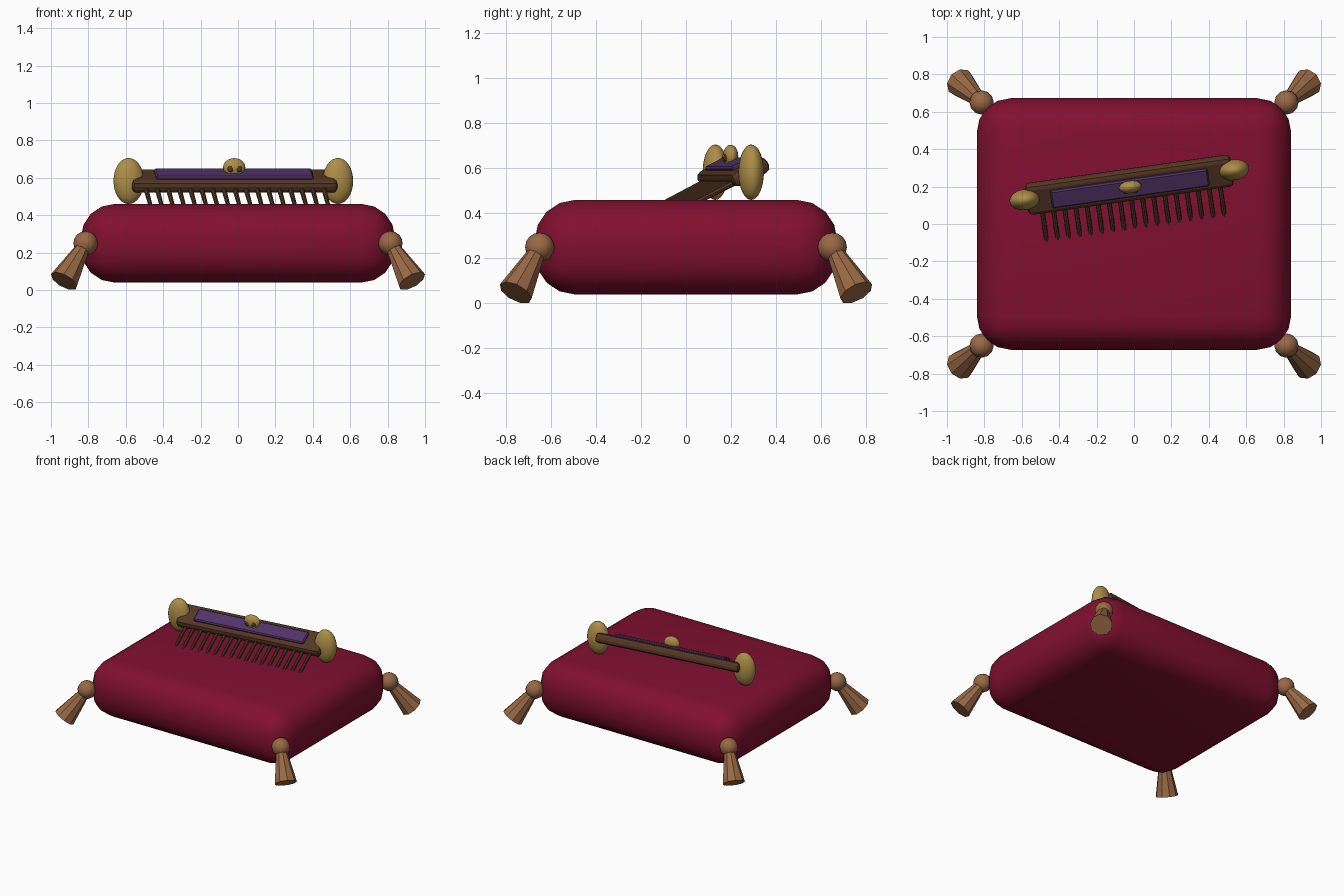
import bpy
import math
from mathutils import Matrix, Vector

if "Cube" in bpy.data.objects:
    bpy.data.objects.remove(bpy.data.objects["Cube"])


def material(name, rgb):
    m = bpy.data.materials.new(name)
    m.use_nodes = True
    m.diffuse_color = (*rgb, 1)
    m.node_tree.nodes["Principled BSDF"].inputs["Base Color"].default_value = (*rgb, 1)
    return m


CRIMSON = material("crimson velvet", (0.22, 0.005, 0.03))
CORD = material("tan cord", (0.32, 0.14, 0.06))
WOOD = material("dark wood", (0.09, 0.038, 0.017))
GOLD = material("old gold", (0.42, 0.27, 0.065))
PURPLE = material("purple inlay", (0.085, 0.032, 0.14))


def finish(name, mat, matrix, smooth=False):
    ob = bpy.context.object
    ob.name = name
    ob.matrix_world = matrix
    ob.data.materials.append(mat)
    if smooth:
        bpy.ops.object.shade_smooth()
    return ob


def place(frame, loc, size):
    return frame @ Matrix.Translation(loc) @ Matrix.Diagonal((*size, 1))


def box(name, mat, frame, loc, size, bevel=0, segments=2, smooth=False):
    bpy.ops.mesh.primitive_cube_add(size=1)
    bpy.context.object.data.transform(Matrix.Diagonal((*size, 1)))
    ob = finish(name, mat, frame @ Matrix.Translation(loc), smooth)
    if bevel:
        mod = ob.modifiers.new("rounding", "BEVEL")
        mod.width, mod.segments = bevel, segments
    return ob


def ball(name, mat, frame, loc, radii, segments=24, rings=16):
    bpy.ops.mesh.primitive_uv_sphere_add(segments=segments, ring_count=rings, radius=1)
    return finish(name, mat, place(frame, loc, radii), True)


def cone(name, mat, a, b, r1, r2, sides):
    a, b = Vector(a), Vector(b)
    d = b - a
    bpy.ops.mesh.primitive_cone_add(vertices=sides, radius1=r1, radius2=r2, depth=d.length)
    turn = d.to_track_quat("Z", "Y").to_matrix().to_4x4()
    return finish(name, mat, Matrix.Translation((a + b) / 2) @ turn)


WORLD = Matrix.Identity(4)

# Cushion
box("cushion", CRIMSON, WORLD, (0, 0, 0.25), (1.68, 1.345, 0.42), 0.18, 4, True)

# Corner tassels
for sx, side in ((1, "left"), (-1, "right")):
    for sy, end in ((-1, "front"), (1, "back")):
        knot = (sx * 0.815, sy * 0.65, 0.25)
        tip = (sx * 0.93, sy * 0.757, 0.048)
        ball(f"{end}_{side}_tassel_knot", CORD, WORLD, knot, (0.065,) * 3, 12, 8)
        cone(f"{end}_{side}_tassel_skirt", CORD, knot, tip, 0.033, 0.079, 9)

# Frames for the comb: turned on the cushion, then leaned back
upright = Matrix.Translation((-0.025, 0.21, 0.583)) @ Matrix.Rotation(math.radians(8.1), 4, "Z")
lean = upright @ Matrix.Rotation(math.radians(27), 4, "X")

# Comb spine and inlay
box("comb_spine", WOOD, lean, (0, 0, 0), (1.11, 0.18, 0.07), 0.025, 2)
box("comb_inlay", PURPLE, lean, (0, 0, 0.04), (0.85, 0.105, 0.024), 0.008, 1)

# Comb teeth
TEETH = 17
for i in range(TEETH):
    x = -0.48 + 0.96 * i / (TEETH - 1)
    root = lean @ Vector((x, -0.05, -0.012))
    tip = lean @ Vector((x, -0.31, -0.012))
    cone(f"comb_tooth_{i + 1}", WOOD, root, tip, 0.014, 0.011, 8)

# Gold end caps
for s, side in ((1, "left"), (-1, "right")):
    ball(f"{side}_end_cap", GOLD, upright, (s * 0.565, 0, 0), (0.082, 0.056, 0.123))

# Small skull ornament
ball("skull", GOLD, upright, (0.003, -0.012, 0.072), (0.06, 0.033, 0.05))
box("skull_jaw", GOLD, upright, (0.003, -0.02, 0.05), (0.07, 0.034, 0.04), 0.008, 2)
for s, side in ((1, "left"), (-1, "right")):
    ball(f"{side}_eye_socket", WOOD, upright, (0.003 + s * 0.023, -0.038, 0.064),
         (0.016, 0.009, 0.018), 12, 8)
